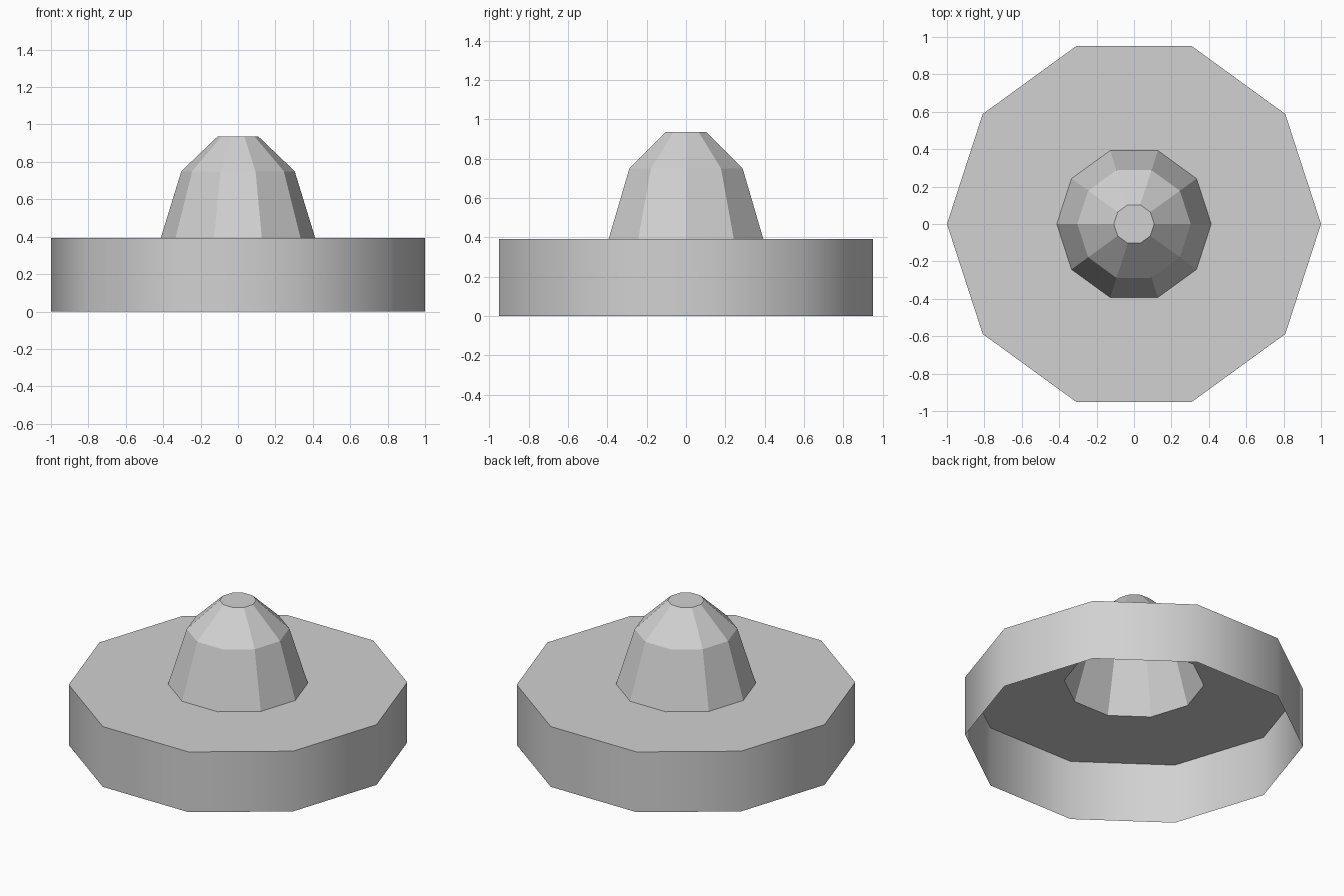
import bpy
import bmesh
from math import cos, sin, tau

SIDES = 10

if "Cube" in bpy.data.objects:
    bpy.data.objects.remove(bpy.data.objects["Cube"])

grey = bpy.data.materials.new("light_grey")
grey.use_nodes = True
colour = (0.64, 0.64, 0.64, 1)
grey.diffuse_color = colour
grey.node_tree.nodes["Principled BSDF"].inputs["Base Color"].default_value = colour


def lathe_shell(name, profile, cap=False, smooth_walls=False):
    """Open ten-sided shell through (radius, height) rings, listed bottom to top."""
    bm = bmesh.new()
    rings = [[bm.verts.new((r * cos(tau * i / SIDES), r * sin(tau * i / SIDES), z))
              for i in range(SIDES)] for r, z in profile]
    for low, high in zip(rings, rings[1:]):
        for i in range(SIDES):
            j = (i + 1) % SIDES
            bm.faces.new((low[i], low[j], high[j], high[i]))
    if cap:
        bm.faces.new(rings[-1])
    bm.normal_update()

    # Rounded shading runs around upright walls only; the rim stays crisp
    for face in bm.faces:
        face.smooth = smooth_walls and abs(face.normal.z) < 0.1
    for edge in bm.edges:
        if len({f.smooth for f in edge.link_faces}) > 1:
            edge.smooth = False

    mesh = bpy.data.meshes.new(name)
    bm.to_mesh(mesh)
    bm.free()
    mesh.materials.append(grey)
    obj = bpy.data.objects.new(name, mesh)
    bpy.context.collection.objects.link(obj)
    return obj


# Hollow base: outer wall, then flat top running in to the opening under the dome
lathe_shell("base", [(1, 0), (1, 0.393), (0.413, 0.393)], smooth_walls=True)

# Faceted hollow dome with a flat tip
lathe_shell("dome", [(0.413, 0.393), (0.303, 0.75), (0.108, 0.937)], cap=True)
